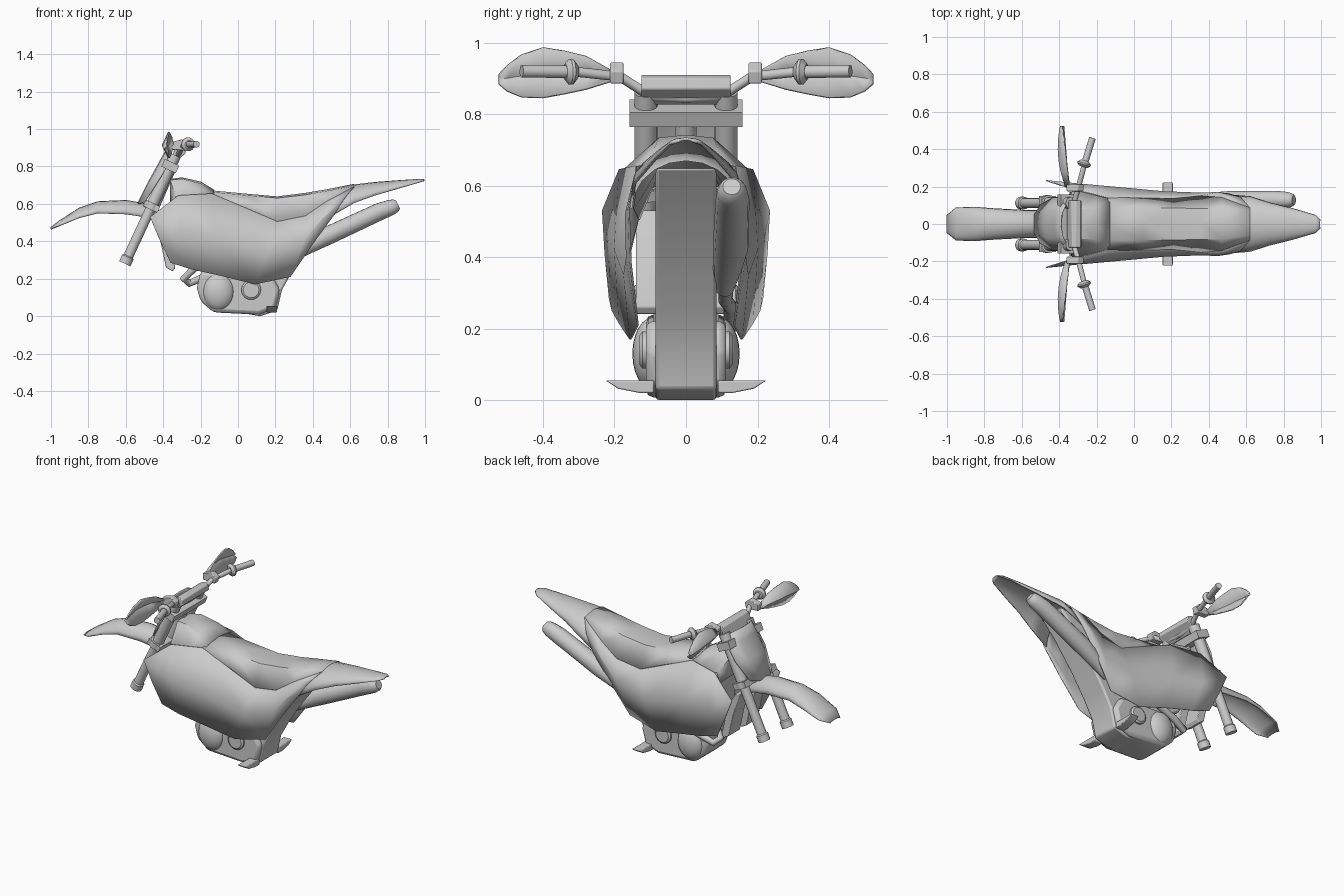
import bpy, bmesh, math
from mathutils import Vector

if "Cube" in bpy.data.objects:
    bpy.data.objects.remove(bpy.data.objects["Cube"])


def finish(ob, angle=42):
    bpy.ops.object.select_all(action='DESELECT')
    ob.select_set(True)
    bpy.context.view_layer.objects.active = ob
    bpy.ops.object.shade_smooth_by_angle(angle=math.radians(angle))
    return ob


def new_mesh(name, bm):
    me = bpy.data.meshes.new(name)
    bm.normal_update()
    bm.to_mesh(me)
    bm.free()
    ob = bpy.data.objects.new(name, me)
    bpy.context.collection.objects.link(ob)
    return ob


def mirror_y(ob):
    m = ob.modifiers.new("mirror", 'MIRROR')
    m.use_axis = (False, True, False)
    m.merge_threshold = 0.0005


def skin(name, rows, thick=0.008, angle=35):
    """Half surface through rows of points, mirrored across the bike."""
    bm = bmesh.new()
    vs = [[bm.verts.new(p) for p in r] for r in rows]
    for a, b in zip(vs, vs[1:]):
        for i in range(len(a) - 1):
            bm.faces.new((a[i], b[i], b[i + 1], a[i + 1]))
    bmesh.ops.recalc_face_normals(bm, faces=bm.faces)
    ob = finish(new_mesh(name, bm), angle)
    mirror_y(ob)
    s = ob.modifiers.new("shell", 'SOLIDIFY')
    s.thickness = thick
    s.offset = 0
    return ob


def arch(name, stations, n=5):
    """Fender shell: stations are x, top z, half width, edge z."""
    rows = []
    for x, zt, w, ze in stations:
        rows.append([(x, w * math.sin(t), ze + (zt - ze) * math.cos(t))
                     for t in (math.pi / 2 * i / n for i in range(n + 1))])
    return skin(name, rows)


def tube(name, pts, r, radii=None, both=True):
    cu = bpy.data.curves.new(name, 'CURVE')
    cu.dimensions = '3D'
    cu.bevel_depth = r
    cu.bevel_resolution = 5
    cu.use_fill_caps = True
    sp = cu.splines.new('POLY')
    sp.points.add(len(pts) - 1)
    for i, p in enumerate(pts):
        sp.points[i].co = (*p, 1)
        sp.points[i].radius = radii[i] if radii else 1
    ob = bpy.data.objects.new(name, cu)
    bpy.context.collection.objects.link(ob)
    bpy.ops.object.select_all(action='DESELECT')
    ob.select_set(True)
    bpy.context.view_layer.objects.active = ob
    bpy.ops.object.convert(target='MESH')
    ob = finish(bpy.context.object)
    if both:
        mirror_y(ob)
    return ob


def slab(name, outline, a, b, bevel=0.01, both=False, along_x=False):
    """Outline (x, z) extruded along y, or (y, z) extruded along x."""
    bm = bmesh.new()
    f = bm.faces.new([bm.verts.new((a, u, z) if along_x else (u, a, z)) for u, z in outline])
    g = bmesh.ops.extrude_face_region(bm, geom=[f])
    bmesh.ops.translate(bm, vec=(b - a, 0, 0) if along_x else (0, b - a, 0),
                        verts=[v for v in g['geom'] if isinstance(v, bmesh.types.BMVert)])
    bmesh.ops.recalc_face_normals(bm, faces=bm.faces)
    ob = finish(new_mesh(name, bm))
    if both:
        mirror_y(ob)
    if bevel:
        m = ob.modifiers.new("bevel", 'BEVEL')
        m.width = bevel
        m.segments = 2
    return ob


# Fenders
arch("front_fender", [(-1.0, .473, .045, .465), (-.95, .51, .085, .485), (-.85, .575, .088, .525),
                      (-.75, .61, .08, .55), (-.6, .617, .072, .545), (-.5, .60, .07, .53),
                      (-.42, .56, .05, .50)])
arch("rear_fender", [(.995, .73, .02, .722), (.97, .73, .045, .715), (.85, .722, .08, .68),
                     (.73, .713, .11, .645), (.62, .70, .145, .605), (.5, .673, .155, .535)])

# Shrouds and side panels in one sweep: front to rear, top to bottom
skin("side_panel", [
    [(-.47, .232, .53), (-.42, .225, .41), (-.36, .213, .285)],
    [(-.32, .185, .645), (-.31, .215, .45), (-.25, .205, .25)],
    [(-.14, .14, .655), (-.12, .198, .42), (-.09, .185, .215)],
    [(.21, .135, .505), (.16, .172, .35), (.09, .155, .17)],
    [(.36, .15, .535), (.35, .165, .40), (.28, .135, .21)],
    [(.47, .14, .61), (.45, .168, .52), (.40, .155, .385)],
    [(.62, .085, .69), (.57, .142, .63), (.51, .16, .535)],
], .006, 25)

# Tank and seat
skin("tank", [
    [(-.36, 0, .60), (-.36, .07, .60), (-.34, .17, .58)],
    [(-.36, 0, .73), (-.36, .06, .725), (-.33, .17, .64)],
    [(-.30, 0, .738), (-.30, .075, .73), (-.29, .175, .64)],
    [(-.20, 0, .715), (-.20, .085, .705), (-.2, .158, .64)],
    [(-.13, 0, .672), (-.13, .088, .662), (-.13, .138, .64)],
])
skin("seat", [
    [(-.14, 0, .668), (-.14, .085, .66), (-.14, .14, .65)],
    [(.05, 0, .65), (.05, .085, .642), (.05, .136, .575)],
    [(.21, 0, .636), (.21, .082, .628), (.21, .133, .505)],
    [(.36, 0, .655), (.36, .082, .645), (.36, .148, .535)],
    [(.47, 0, .673), (.47, .08, .665), (.47, .14, .61)],
    [(.62, 0, .703), (.62, .06, .693), (.62, .085, .688)],
])

# Frame and inner rear guard, with a wider engine block below
slab("frame_core", [(.0, .02), (.12, .0), (.21, .03), (.235, .14), (.29, .24), (.38, .38), (.5, .54),
                    (.6, .65), (.3, .6), (-.1, .62), (-.3, .6), (-.26, .3), (-.1, .2)], -.085, .085)
slab("engine_block", [(-.22, .15), (-.20, .08), (-.13, .02), (.11, .008), (.2, .04), (.225, .14),
                      (.18, .22), (-.2, .24)], -.112, .112, .02)
slab("radiator", [(-.46, .53), (-.43, .53), (-.38, .45), (-.335, .26), (-.35, .24), (-.385, .26),
                  (-.415, .40)], .03, .14, .004, True)

# Engine covers
for s in (-1, 1):
    bpy.ops.mesh.primitive_uv_sphere_add(segments=24, ring_count=12, radius=1, location=(-.105, s * .095, .13))
    ob = bpy.context.object
    ob.name = "engine_cover"
    ob.scale = (.085, .055, .1)
    finish(ob)
tube("sprocket_cover", [(.07, .08, .14), (.07, .122, .14), (.07, .13, .14)], .053, [1, 1, .8])
slab("foot_peg", [(.09, .055), (.225, .055), (.19, .032), (.13, .02), (.09, .02)], .152, .208, .004, True, True)

# Exhaust
tube("header_pipe", [(-.15, .03, .32), (-.24, .05, .25), (-.29, .08, .2), (-.26, .11, .175),
                     (-.18, .125, .21), (-.05, .125, .26), (.15, .11, .28), (.33, .115, .34)], .02, both=False)
tube("muffler", [(.28, .108, .31), (.36, .115, .365), (.48, .125, .43), (.76, .13, .56),
                 (.82, .129, .582), (.845, .128, .592), (.855, .128, .597)],
     .05, [.5, .8, 1, .95, .85, .7, .5], False)

# Forks and clamps
lo, hi = Vector((-.605, .112, .28)), Vector((-.335, .112, .86))
at = lambda t: tuple(lo.lerp(hi, t))
tube("fork_lower", [at(0), at(.06), at(.07), at(.55)], .034, [1, 1, .8, .8])
tube("fork_upper", [at(.5), at(1)], .032)
tube("fork_collar", [at(.5), at(.56)], .043)
for name, t, w, h in (("upper_clamp", .9, .158, .045), ("lower_clamp", .53, .15, .035)):
    c = lo.lerp(hi, t)
    bpy.ops.mesh.primitive_cube_add(size=1, location=(c.x, 0, c.z), rotation=(0, math.radians(25), 0))
    ob = bpy.context.object
    ob.name = name
    ob.scale = (.085, w * 2, h)
tube("steering_stem", [(-.46, 0, .56), (-.36, 0, .79)], .03, both=False)

# Number plate
skin("number_plate", [
    [(-.535, 0, .60), (-.53, .05, .60), (-.50, .10, .61)],
    [(-.475, 0, .72), (-.47, .07, .72), (-.43, .14, .72)],
    [(-.42, 0, .82), (-.415, .07, .82), (-.38, .14, .80)],
    [(-.39, 0, .875), (-.385, .06, .875), (-.36, .11, .86)],
])

# Handlebar, pad, grips, hand guards
slab("bar_pad", [(-.36, .84), (-.335, .825), (-.28, .87), (-.285, .90), (-.31, .91), (-.335, .90)],
     -.125, .125, .004)
tube("handlebar", [(-.325, 0, .845), (-.325, .1, .85), (-.30, .185, .905), (-.27, .3, .917), (-.225, .45, .92)], .014)
tube("grip", [(-.265, .32, .918), (-.222, .46, .92)], .018)
tube("grip_flange", [(-.272, .306, .918), (-.268, .318, .918), (-.266, .326, .918), (-.262, .338, .918)],
     .037, [.6, 1, 1, .6])
slab("lever_mount", [(-.36, .93), (-.36, .89), (-.28, .885), (-.27, .92), (-.30, .945)], .175, .212, .004, True)

guard = [(.2, .915, .895), (.28, .96, .87), (.34, .975, .857), (.4, .985, .846),
         (.46, .965, .848), (.50, .935, .865), (.523, .91, .885)]
skin("hand_guard", [[(-.345 - .12 * (y - .2), y, zt),
                     (-.365 - .9 * (y - .2) * (.56 - y) - .05 * (y - .2), y, (zt + zb) / 2),
                     (-.35 - .08 * (y - .2), y, zb)] for y, zt, zb in guard], .008, 50)
